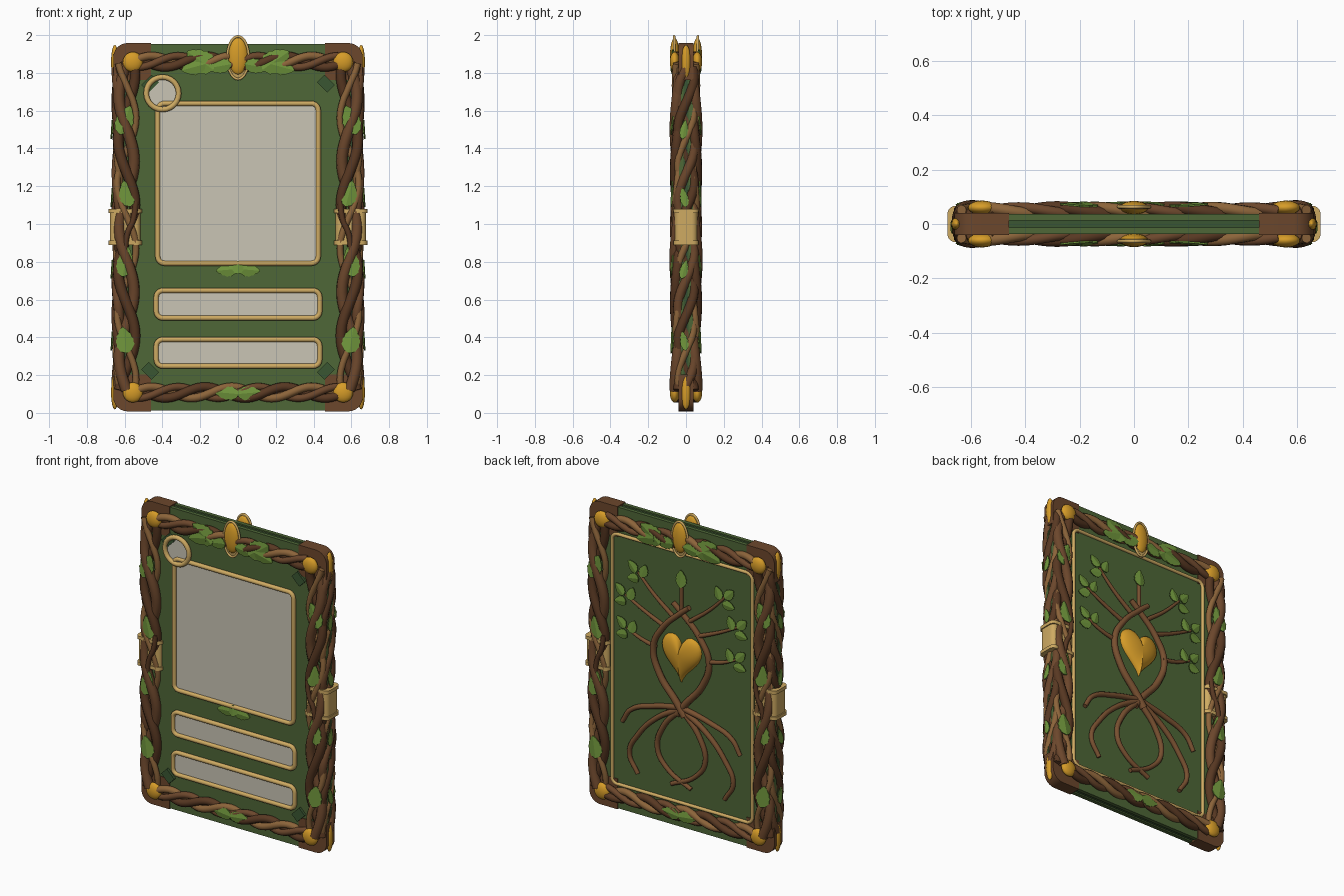
import bpy, bmesh, math
from math import sin, cos, pi, radians
from mathutils import Vector, Matrix

if "Cube" in bpy.data.objects:
    bpy.data.objects.remove(bpy.data.objects["Cube"])


def material(name, r, g, b):
    lin = [((c / 255 + 0.055) / 1.055) ** 2.4 for c in (r, g, b)] + [1]
    m = bpy.data.materials.new(name)
    m.use_nodes = True
    m.diffuse_color = lin
    m.node_tree.nodes["Principled BSDF"].inputs["Base Color"].default_value = lin
    return m


GREEN = material("cover green", 78, 103, 55)
DARK_GREEN = material("shadow green", 58, 86, 50)
LEAF = material("leaf green", 112, 150, 60)
WOOD = material("corner wood", 108, 71, 44)
DARK_VINE = material("dark vine", 88, 56, 34)
LIGHT_VINE = material("light vine", 140, 100, 58)
BARK = material("tree bark", 120, 80, 48)
TAN = material("pale brass", 206, 170, 98)
GOLD = material("gold", 214, 156, 40)
PANE = material("pane grey", 202, 197, 181)
MID = 0.983     # mid height of the cover


def finish(name, bm, mat, smooth=None):
    bmesh.ops.recalc_face_normals(bm, faces=bm.faces)
    me = bpy.data.meshes.new(name)
    bm.to_mesh(me)
    bm.free()
    me.materials.append(mat)
    ob = bpy.data.objects.new(name, me)
    bpy.context.collection.objects.link(ob)
    if smooth:
        bpy.ops.object.select_all(action='DESELECT')
        ob.select_set(True)
        bpy.context.view_layer.objects.active = ob
        bpy.ops.object.shade_smooth_by_angle(angle=radians(smooth))
    return ob


def rounded(cx, cz, hx, hz, r, n=6):
    pts = []
    for k, (sx, sz) in enumerate([(1, 1), (-1, 1), (-1, -1), (1, -1)]):
        for i in range(n + 1):
            a = (k + i / n) * pi / 2
            pts.append((cx + sx * (hx - r) + r * cos(a), cz + sz * (hz - r) + r * sin(a)))
    return pts


def prism(name, pts, lo, hi, mat, up=False):
    """Extrude an outline along y, or along z when up is set."""
    bm = bmesh.new()
    place = (lambda p, d: (p[0], p[1], d)) if up else (lambda p, d: (p[0], d, p[1]))
    a = [bm.verts.new(place(p, lo)) for p in pts]
    b = [bm.verts.new(place(p, hi)) for p in pts]
    bm.faces.new(a)
    bm.faces.new(b)
    for i in range(len(pts)):
        j = (i + 1) % len(pts)
        bm.faces.new((a[i], a[j], b[j], b[i]))
    return finish(name, bm, mat, 30)


def ellipsoid(name, loc, size, mat, seg=20):
    bm = bmesh.new()
    bmesh.ops.create_uvsphere(bm, u_segments=seg, v_segments=12, radius=1)
    bmesh.ops.transform(bm, verts=bm.verts, matrix=Matrix.Translation(loc) @ Matrix.Diagonal((*size, 1)))
    return finish(name, bm, mat, 60)


def tube(name, pts, r, mat, cyclic=False, taper=1.0, curved=False):
    cu = bpy.data.curves.new(name, 'CURVE')
    cu.dimensions = '3D'
    cu.bevel_depth = r
    cu.bevel_resolution = 3
    cu.use_fill_caps = True
    cu.resolution_u = 8
    sp = cu.splines.new('BEZIER' if curved else 'POLY')
    items = sp.bezier_points if curved else sp.points
    items.add(len(pts) - 1)
    for i, (it, p) in enumerate(zip(items, pts)):
        it.co = p if curved else (*p, 1)
        it.radius = 1 + (taper - 1) * i / (len(pts) - 1)
        if curved:
            it.handle_left_type = it.handle_right_type = 'AUTO'
    sp.use_cyclic_u = cyclic
    sp.use_smooth = True
    cu.materials.append(mat)
    ob = bpy.data.objects.new(name, cu)
    bpy.context.collection.objects.link(ob)
    bpy.ops.object.select_all(action='DESELECT')
    ob.select_set(True)
    bpy.context.view_layer.objects.active = ob
    bpy.ops.object.convert(target='MESH')
    return ob


def vine(name, a, b, across, out, amp, depth, turns, phase, r, mat):
    """A strand that winds round the line from a to b."""
    a, b, across, out = map(Vector, (a, b, across, out))
    pts, n = [], 60
    for i in range(n + 1):
        t = i / n
        w = 2 * pi * turns * t + phase
        pts.append(a.lerp(b, t) + across * amp * sin(w) + out * depth * cos(w))
    tube(name, pts, r, mat)


def leaf(name, loc, normal, angle, length, width):
    """Serrated leaf folded along its midrib, centred on loc."""
    n = Vector(normal)
    side = Vector((0, 1, 0)) if n.x else Vector((1, 0, 0))
    u = side * cos(radians(angle)) + Vector((0, 0, sin(radians(angle))))
    v = n.cross(u)
    bm = bmesh.new()
    rows, steps = [], 10
    for i in range(steps + 1):
        t = i / steps
        w = width / 2 * sin(pi * t ** 0.75) ** 0.7 if 0 < i < steps else 0.003
        w *= 1.0 if i % 2 else 0.88
        row = [Vector(loc) + u * (t - 0.5) * length + v * s * w - n * (abs(s) * w * 0.2 + 0.006 * t) for s in (-1, 0, 1)]
        rows.append([bm.verts.new(p) for p in row])
    for p, q in zip(rows, rows[1:]):
        for k in (0, 1):
            bm.faces.new((p[k], p[k + 1], q[k + 1], q[k]))
    ob = finish(name, bm, LEAF)
    mod = ob.modifiers.new("thickness", 'SOLIDIFY')
    mod.thickness = 0.006
    mod.offset = 0


# Cover: two green boards over a recessed core, wooden corners
prism("core", rounded(0, MID, 0.645, 0.962, 0.06), -0.016, 0.016, DARK_GREEN)
for s, label in ((-1, "front"), (1, "back")):
    prism(label + "_board", rounded(0, MID, 0.652, 0.97, 0.07), s * 0.012, s * 0.036, GREEN)
for sx in (-1, 1):
    for sz in (-1, 1):
        arc = [(0.585 + 0.075 * cos(a * pi / 12), 0.9 + 0.075 * sin(a * pi / 12)) for a in range(7)]
        outline = [(0.46, 0.78), (0.66, 0.78)] + arc + [(0.46, 0.975)]
        prism("corner_block", [(sx * x, MID + sz * z) for x, z in outline], -0.041, 0.041, WOOD)
        # Gold studs on both faces and on the edge
        z = MID + sz * 0.875
        for s in (-1, 1):
            ellipsoid("corner_stud", (sx * 0.557, s * 0.06, z), (0.053, 0.026, 0.053), GOLD)
        ellipsoid("edge_stud", (sx * 0.652, 0, z), (0.02, 0.026, 0.09), GOLD, 8)
        # Dark green tab tucked in each inner corner
        tab = Matrix.Rotation(radians(45 * sx * sz), 2)
        pts = [tab @ Vector(p) for p in ((-0.028, -0.038), (0.028, -0.038), (0.028, 0.038), (-0.028, 0.038))]
        prism("corner_tab", [(sx * 0.465 + p.x, MID + sz * 0.76 + p.y) for p in pts], -0.052, -0.03, DARK_GREEN)


# Framed panes on the front
def frame(name, cx, cz, hx, hz, r, y, thick):
    tube(name, [(x, y, z) for x, z in rounded(cx, cz, hx, hz, r)], thick, TAN, cyclic=True)


for name, cz, hx, hz in (("picture", 1.215, 0.425, 0.423), ("upper_label", 0.575, 0.433, 0.073), ("lower_label", 0.318, 0.433, 0.071)):
    prism(name + "_pane", rounded(0, cz, hx, hz, 0.035), -0.04, -0.034, PANE)
    frame(name + "_frame", 0, cz, hx, hz, 0.035, -0.042, 0.014)
prism("round_pane", rounded(-0.4, 1.692, 0.085, 0.085, 0.085), -0.045, -0.034, PANE)
frame("round_frame", -0.4, 1.692, 0.086, 0.086, 0.086, -0.05, 0.015)
frame("back_frame", 0, 0.975, 0.5, 0.805, 0.04, 0.038, 0.011)

# Entwined vines on both faces and round the edges
for s in (-1, 1):
    out = (0, s, 0)
    for sx in (-1, 1):
        x, y = sx * 0.59, s * 0.046
        for k, (mat, r, amp) in enumerate(((WOOD, 0.03, 0.04), (DARK_VINE, 0.028, 0.045), (LIGHT_VINE, 0.018, 0.05))):
            vine("side_vine", (x, y, 0.12), (x, y, 1.85), (sx, 0, 0), out, amp, 0.012, 2.5, k * 2.1, r, mat)
        tube("clasp_twig", [(sx * 0.6, s * 0.066, 0.84), (sx * 0.585, s * 0.069, 0.95),
                            (sx * 0.555, s * 0.069, 1.02), (sx * 0.54, s * 0.066, 1.12)], 0.015, DARK_VINE, curved=True)
    for z in (0.108, 1.86):
        for k, (mat, r) in enumerate(((LIGHT_VINE, 0.022), (DARK_VINE, 0.024), (WOOD, 0.02))):
            vine("cross_vine", (-0.53, s * 0.048, z), (0.53, s * 0.048, z), (0, 0, 1), out, 0.03, 0.012, 2.5, k * 2.1 + 0.5, r, mat)
for sx in (-1, 1):
    for k, (mat, r) in enumerate(((WOOD, 0.026), (DARK_VINE, 0.026), (LIGHT_VINE, 0.02))):
        vine("edge_vine", (sx * 0.634, 0, 0.14), (sx * 0.634, 0, 1.83), (0, 1, 0), (sx, 0, 0), 0.042, 0.01, 3, k * 2.1, r, mat)
    # Clasp wrapped round the edge, with a rim above and below
    for name, lo, hi, grow in (("clasp", 0.9, 1.07, 0), ("clasp_rim", 0.89, 0.912, 0.007), ("clasp_rim", 1.058, 1.08, 0.007)):
        prism(name, rounded(sx * 0.597, 0, 0.081 + grow, 0.06 + grow, 0.03), lo, hi, TAN, up=True)

# Leaves: x, z, angle, length, width, mirrored to both sides and faces
sprigs = ((0.598, 1.55, 110, 0.16, 0.1), (0.588, 1.16, 75, 0.14, 0.09), (0.597, 0.8, 100, 0.16, 0.09),
          (0.6, 0.385, 80, 0.14, 0.1), (0.2, 1.865, 35, 0.17, 0.13), (0.1, 1.835, -10, 0.13, 0.08),
          (0.235, 1.83, -15, 0.13, 0.09), (0.06, 0.105, 5, 0.13, 0.075))
for s in (-1, 1):
    for sx in (-1, 1):
        for x, z, a, length, width in sprigs:
            leaf("vine_leaf", (sx * x, s * 0.08, z), (0, s, 0), a if sx > 0 else 180 - a, length, width)
for sx in (-1, 1):
    for z, a in ((1.5, 80), (1.14, 100), (0.76, 75), (0.38, 100)):
        leaf("edge_leaf", (sx * 0.672, -0.01, z), (sx, 0, 0), a, 0.1, 0.045)
    leaf("sprig_leaf", (sx * 0.06, -0.05, 0.757), (0, -1, 0), 90 - sx * 95, 0.11, 0.075)
leaf("sprig_leaf", (0, -0.056, 0.77), (0, -1, 0), 90, 0.07, 0.06)

# Crest gem on both faces
for s in (-1, 1):
    ellipsoid("crest_gem", (0, s * 0.06, 1.888), (0.052, 0.025, 0.098), GOLD)
    ellipsoid("crest_plate", (0, s * 0.06, 1.88), (0.058, 0.008, 0.113), TAN)
    ring = [(0.057 * cos(i * pi / 16), s * 0.063, 1.88 + 0.113 * sin(i * pi / 16)) for i in range(32)]
    tube("crest_ring", ring, 0.007, TAN, cyclic=True)

# Tree on the back: trunk strands, roots and branches, mirrored
trunk = ((-0.03, 0.74), (0.03, 0.82), (0.15, 0.97), (0.195, 1.13), (0.13, 1.27), (0, 1.4), (-0.06, 1.45))
roots = (((0, 0.79), (0.2, 0.745), (0.36, 0.68), (0.42, 0.59)),
         ((0, 0.78), (0.17, 0.68), (0.31, 0.53), (0.37, 0.4), (0.31, 0.28)),
         ((0, 0.78), (0.13, 0.63), (0.17, 0.48), (0.1, 0.37), (-0.07, 0.28)))
branches = (((0.06, 1.36), (0.2, 1.47), (0.31, 1.58)), ((0.12, 1.28), (0.26, 1.34), (0.4, 1.41)),
            ((0.18, 1.13), (0.3, 1.16), (0.39, 1.2)))
for sx in (-1, 1):
    def on_back(path, y):
        return [(sx * x, y, z) for x, z in path]
    tube("trunk_strand", on_back(trunk, 0.05 + 0.005 * sx), 0.023, BARK, curved=True, taper=0.7)
    for path in roots:
        tube("root", on_back(path, 0.048), 0.018, BARK, curved=True, taper=0.75)
    for path in branches:
        tube("branch", on_back(path, 0.046), 0.014, BARK, curved=True, taper=0.6)
        x, z = path[-1]
        for dx, dz, a in ((0.035, 0.03, 45), (-0.045, 0.02, 110), (0.03, -0.045, -10)):
            leaf("branch_leaf", (sx * (x + dx), 0.058, z + dz), (0, 1, 0), a if sx > 0 else 180 - a, 0.085, 0.065)
tube("top_branch", [(0, 0.046, 1.38), (0, 0.046, 1.59)], 0.012, BARK)
leaf("top_leaf", (0, 0.058, 1.62), (0, 1, 0), 90, 0.11, 0.08)

# Puffed gold heart
bm = bmesh.new()
n, rings = 40, 8
grid = []
for j in range(rings):
    f = cos(j / rings * pi / 2)
    row = []
    for i in range(n):
        t = 2 * pi * i / n
        hz = (13 * cos(t) - 5 * cos(2 * t) - 2 * cos(3 * t) - cos(4 * t)) / 16
        row.append(bm.verts.new((0.14 * f * sin(t) ** 3, 0.038 + 0.046 * sin(j / rings * pi / 2), 1.125 + 0.165 * f * hz)))
    grid.append(row)
for p, q in zip(grid, grid[1:]):
    for i in range(n):
        k = (i + 1) % n
        bm.faces.new((p[i], p[k], q[k], q[i]))
bm.faces.new(grid[-1])
bm.faces.new(grid[0])
bmesh.ops.remove_doubles(bm, verts=bm.verts, dist=0.0001)
finish("heart", bm, GOLD, 60)
